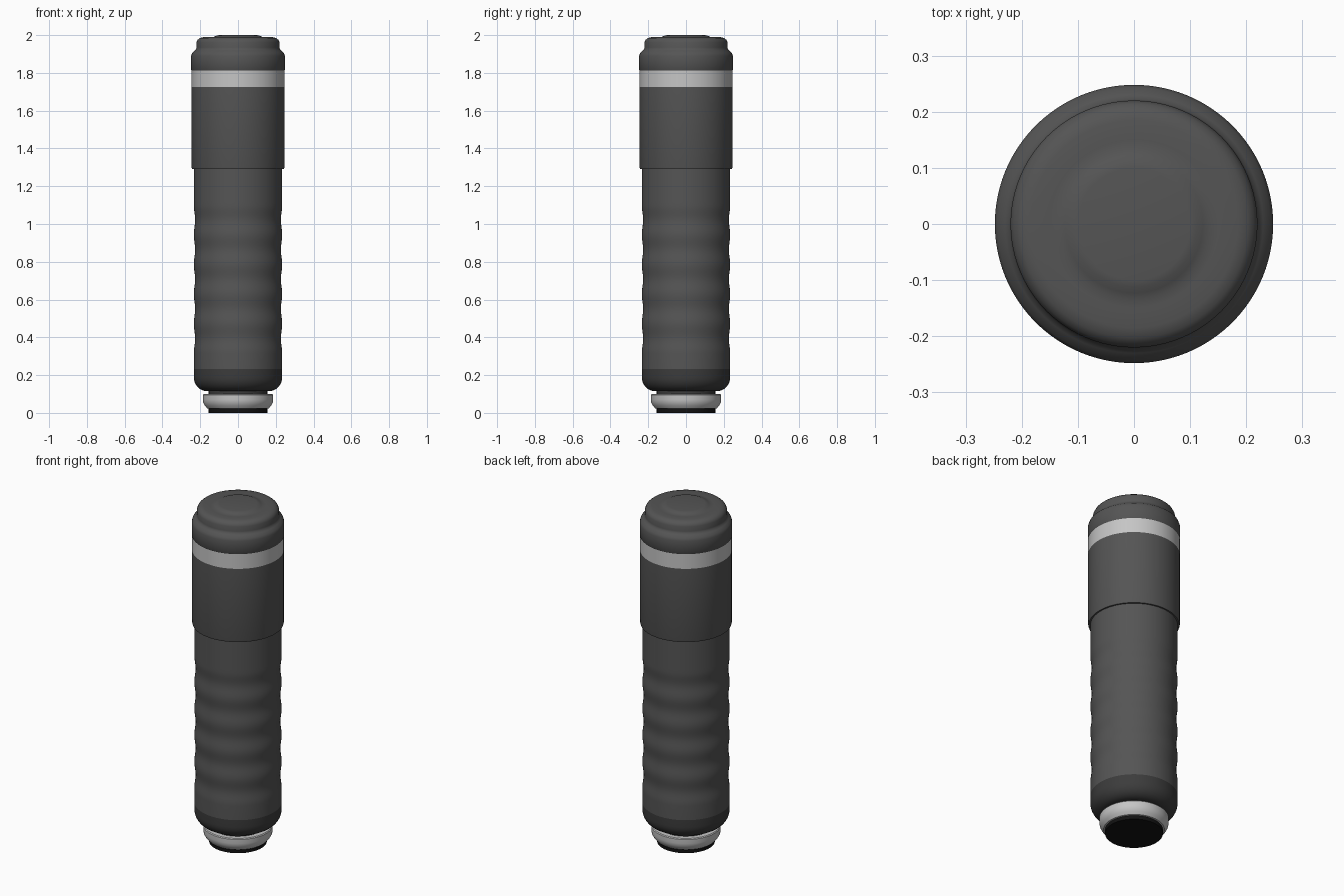
import bpy, bmesh, math

cube = bpy.data.objects.get("Cube")
if cube:
    bpy.data.objects.remove(cube, do_unlink=True)

SIDES = 96


def material(name, value):
    mat = bpy.data.materials.new(name)
    mat.use_nodes = True
    colour = (value, value, value, 1)
    mat.diffuse_color = colour
    bsdf = mat.node_tree.nodes["Principled BSDF"]
    bsdf.inputs["Base Color"].default_value = colour
    bsdf.inputs["Roughness"].default_value = 0.6
    return mat


charcoal = material("charcoal", 0.09)
dark_rubber = material("dark rubber", 0.045)
silver = material("silver grey", 0.56)
black = material("black", 0.006)


def lathe(name, profile, mat):
    """Spin a (radius, height) profile, listed bottom to top, about z."""
    bm = bmesh.new()
    rings = []
    for r, z in profile:
        if r == 0:
            rings.append([bm.verts.new((0, 0, z))] * SIDES)
        else:
            turn = [2 * math.pi * i / SIDES for i in range(SIDES)]
            rings.append([bm.verts.new((r * math.cos(a), r * math.sin(a), z)) for a in turn])
    for low, high in zip(rings, rings[1:]):
        for i in range(SIDES):
            j = (i + 1) % SIDES
            bm.faces.new(dict.fromkeys((low[i], low[j], high[j], high[i])))
    mesh = bpy.data.meshes.new(name)
    bm.to_mesh(mesh)
    bm.free()
    mesh.materials.append(mat)
    obj = bpy.data.objects.new(name, mesh)
    bpy.context.collection.objects.link(obj)
    bpy.ops.object.select_all(action="DESELECT")
    obj.select_set(True)
    bpy.context.view_layer.objects.active = obj
    bpy.ops.object.shade_smooth_by_angle(angle=math.radians(35))
    return obj


# Foot plug and the silver collar above it
lathe("foot_plug", [(0, 0), (0.155, 0), (0.155, 0.03)], black)
lathe("foot_collar", [(0.155, 0.022), (0.163, 0.024), (0.175, 0.038), (0.184, 0.055),
                      (0.186, 0.07), (0.186, 0.095), (0.182, 0.1), (0.15, 0.1)], silver)

# Narrow neck and rounded lower cup
cup = [(0.155, 0.098), (0.155, 0.117)]
for k in range(9):
    a = math.pi / 2 * k / 8
    cup.append((0.165 + 0.069 * math.sin(a), 0.19 - 0.075 * math.cos(a)))
cup.append((0.234, 0.232))
lathe("lower_cup", cup, dark_rubber)

# Grip with shallow finger waves
WAVE, TOP_WAVE, COUNT, STEPS = 0.157, 1.1, 5, 12
grip = [(0.234, 0.232)]
for k in range(COUNT * STEPS + 1):
    phase = k / STEPS
    z = TOP_WAVE - WAVE * (COUNT - phase)
    grip.append((0.2305 + 0.0035 * math.cos(2 * math.pi * phase), z))
grip += [(0.234, 1.12), (0.234, 1.29)]
lathe("grip", grip, charcoal)

# Wider upper sleeve with a silver band
lathe("upper_sleeve", [(0.23, 1.29), (0.243, 1.29), (0.246, 1.3), (0.246, 1.725)], charcoal)
lathe("silver_band", [(0.246, 1.725), (0.246, 1.812)], silver)

# Stepped lid with a low raised button in the middle
lathe("lid", [(0.246, 1.812), (0.248, 1.815), (0.248, 1.89), (0.243, 1.905),
              (0.23, 1.917), (0.222, 1.925), (0.22, 1.935), (0.22, 1.962),
              (0.214, 1.975), (0.203, 1.984), (0.185, 1.989), (0.15, 1.988),
              (0.134, 1.989), (0.123, 1.993), (0.112, 1.998), (0.1, 2.0), (0, 2.0)], charcoal)
